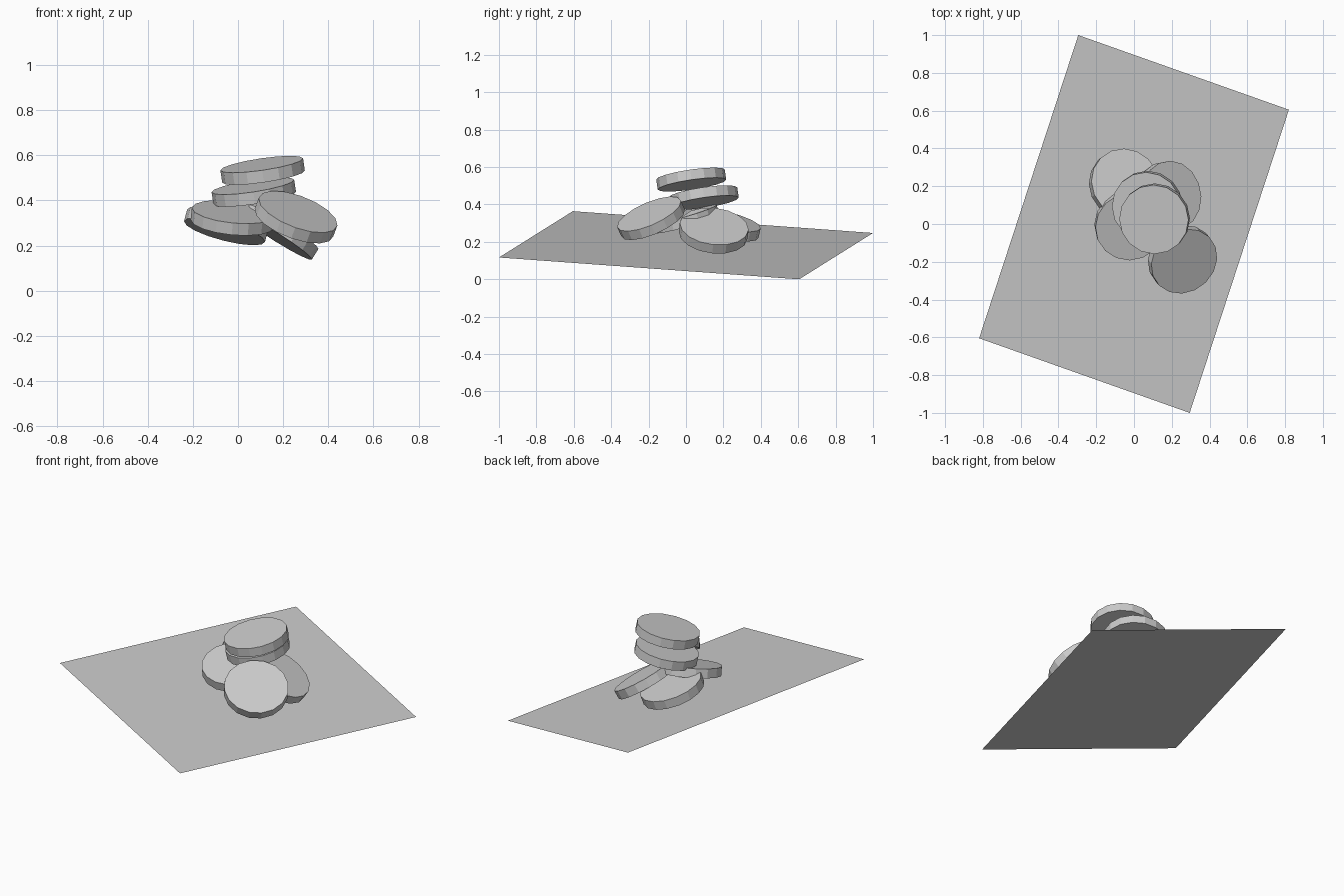
import bpy
from mathutils import Vector

cube = bpy.data.objects.get("Cube")
if cube:
    bpy.data.objects.remove(cube, do_unlink=True)

# One grey for everything
GREY = (0.6, 0.6, 0.6, 1.0)
grey = bpy.data.materials.new("plain grey")
grey.use_nodes = True
grey.diffuse_color = GREY
bsdf = grey.node_tree.nodes["Principled BSDF"]
bsdf.inputs["Base Color"].default_value = GREY
bsdf.inputs["Roughness"].default_value = 0.8

RADIUS, THICKNESS, SIDES = 0.185, 0.055, 16


def disc(name, centre, slope_x, slope_y):
    """Flat disc whose top face climbs by the given slopes along x and y."""
    bpy.ops.mesh.primitive_cylinder_add(
        vertices=SIDES, radius=RADIUS, depth=THICKNESS, location=centre)
    ob = bpy.context.object
    ob.name = name
    normal = Vector((-slope_x, -slope_y, 1)).normalized()
    ob.rotation_mode = 'QUATERNION'
    ob.rotation_quaternion = Vector((0, 0, 1)).rotation_difference(normal)
    ob.data.materials.append(grey)


# Sloping rectangular sheet, falling towards +x
corners = [(-0.82, -0.605), (0.295, -1.0), (0.82, 0.605), (-0.295, 1.0)]
mesh = bpy.data.meshes.new("ground_sheet")
mesh.from_pydata([(x, y, 0.182 - 0.222 * x) for x, y in corners], [], [(0, 1, 2, 3)])
mesh.materials.append(grey)
sheet = bpy.data.objects.new("ground_sheet", mesh)
bpy.context.collection.objects.link(sheet)

# Tumbled pile of discs
disc("back_disc", (-0.053, 0.213, 0.288), -0.26, -0.23)
disc("right_disc", (0.185, 0.148, 0.26), -0.63, -0.12)
disc("front_disc", (-0.023, -0.007, 0.323), -0.10, 0.28)
disc("leaning_disc", (0.257, -0.187, 0.326), -0.38, 0.44)
disc("upper_disc", (0.070, 0.095, 0.437), 0.153, 0.147)
disc("top_disc", (0.109, 0.028, 0.533), 0.146, 0.147)
